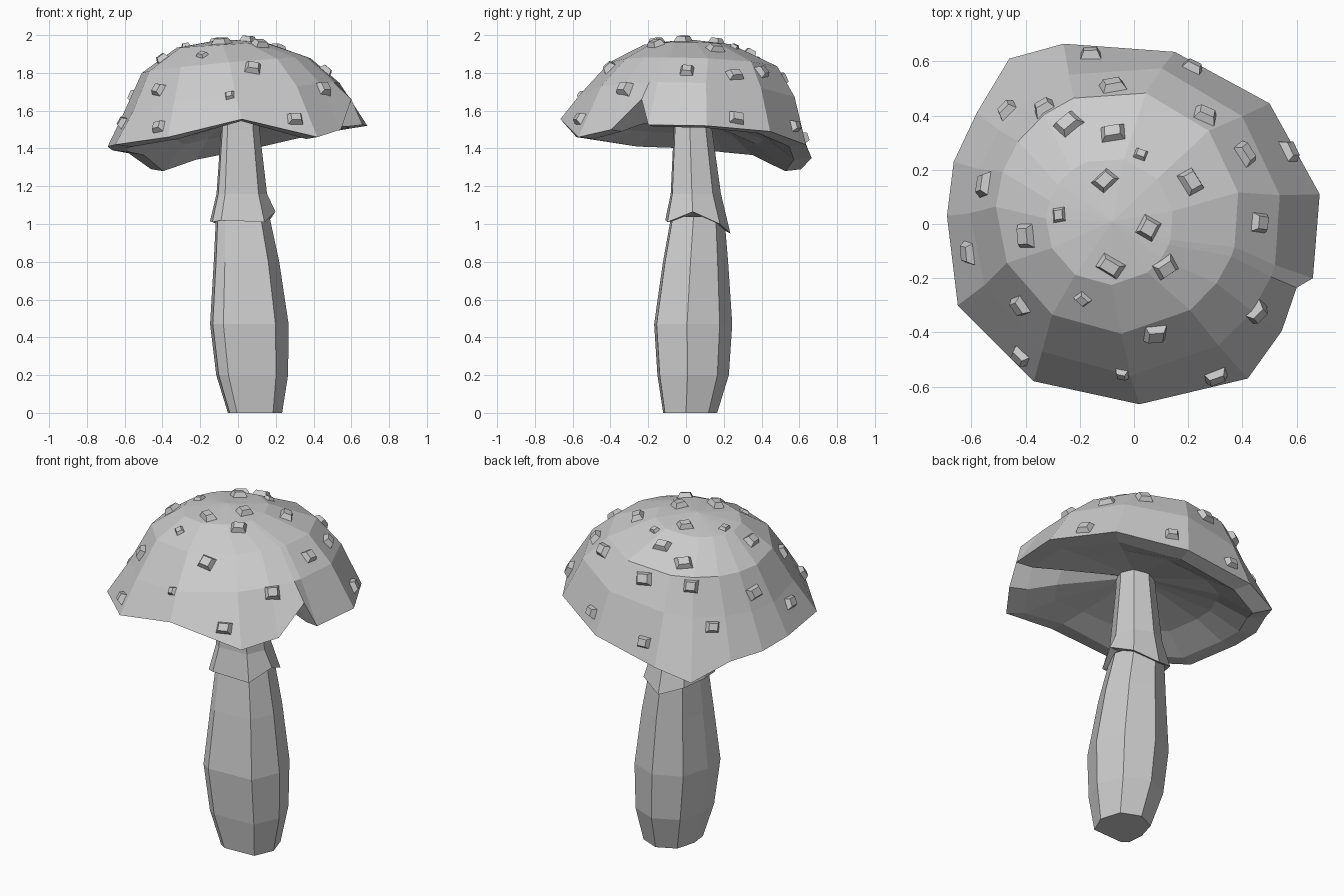
import bpy, bmesh, random
from math import sin, cos, atan2, radians
from mathutils import Vector, Matrix
from mathutils.bvhtree import BVHTree

cube = bpy.data.objects.get("Cube")
if cube:
    bpy.data.objects.remove(cube)
random.seed(4)

grey = bpy.data.materials.new("pale_grey")
grey.use_nodes = True
grey.diffuse_color = (0.6, 0.6, 0.6, 1)
grey.node_tree.nodes["Principled BSDF"].inputs["Base Color"].default_value = (0.6, 0.6, 0.6, 1)


def finish(name, bm):
    bmesh.ops.recalc_face_normals(bm, faces=bm.faces)
    mesh = bpy.data.meshes.new(name)
    bm.to_mesh(mesh)
    mesh.materials.append(grey)
    obj = bpy.data.objects.new(name, mesh)
    bpy.context.collection.objects.link(obj)
    return obj


def ring(angles, cx, cy, r, z, tilt_x=0, tilt_y=0):
    return [Vector((cx + r * cos(a), cy + r * sin(a), z + tilt_x * cos(a) + tilt_y * sin(a)))
            for a in angles]


def stem_ring(cx, cy, r, z):
    """Uneven eight-sided ring: each corner has its own angle and reach."""
    return [Vector((cx + r * reach * cos(radians(a)), cy + r * reach * sin(radians(a)), z))
            for a, reach in corners]


def loft(bm, rings, start=None, end=None):
    """Skin a stack of equal rings; close each end with a point or a flat face."""
    loops = [[bm.verts.new(p) for p in pts] for pts in rings]
    n = len(loops[0])
    for low, high in zip(loops, loops[1:]):
        for i in range(n):
            j = (i + 1) % n
            bm.faces.new((low[i], low[j], high[j], high[i]))
    for loop, tip in ((loops[0], start), (loops[-1], end)):
        if tip is None:
            bm.faces.new(loop)
        else:
            apex = bm.verts.new(tip)
            for i in range(n):
                bm.faces.new((loop[i], loop[(i + 1) % n], apex))


# Stem: eight uneven sides, bulging low down and leaning slightly
corners = ((352, 1), (43, 1), (92, 1), (140, 1), (188, 1), (221, 1.22), (236, 1.17), (306, 1.12))
bm = bmesh.new()
loft(bm, [stem_ring(*p) for p in (
    (.09, .02, .145, 0), (.075, .035, .192, .2), (.06, .035, .21, .47),
    (.045, .048, .175, .8), (.025, .06, .143, 1.04))])
finish("stem", bm)

# Neck with a flared, uneven skirt around its foot
bm = bmesh.new()
skirt = stem_ring(.025, .06, .175, 1)
for p, height in zip(skirt, (1.065, 1, .95, 1, 1.015, 1.01, 1.02, 1.01)):
    p.z = height
inner = [Vector((.025, .06, 1.04)).lerp(p, .76) for p in skirt]
loft(bm, [inner, skirt, stem_ring(.02, .05, .135, 1.16),
          stem_ring(.012, .035, .103, 1.5), stem_ring(.01, .03, .098, 1.6)])
finish("neck_skirt", bm)

# Cap: a faceted dome with a wavy rim, torn on one side, and a broad turned-in lip
rim = [Vector(p) for p in (
    (.685, .11, 1.52), (.5, .445, 1.49), (.15, .635, 1.42), (-.26, .665, 1.35),
    (-.46, .61, 1.29), (-.58, .41, 1.375), (-.665, .23, 1.39), (-.69, .03, 1.41),
    (-.65, -.3, 1.42), (-.37, -.58, 1.46), (.02, -.665, 1.555), (.42, -.57, 1.46),
    (.545, -.395, 1.5), (.6, -.235, 1.66), (.66, -.2, 1.525))]
around = [atan2(p.y, p.x) for p in rim]
lip = [Vector((p.x * .86, p.y * .86, p.z - .01)) for p in rim]
gills = [Vector((p.x * .62, p.y * .62, .5 * p.z + .775)) for p in rim]
bm = bmesh.new()
loft(bm, [gills, lip, rim,
          ring(around, -.03, .015, .575, 1.67, .08, -.015),
          ring(around, -.06, .045, .45, 1.84, .04, -.015),
          ring(around, -.09, .01, .235, 1.948, .015)],
     start=(0, .02, 1.58), end=(-.08, .01, 1.978))
cap = finish("cap", bm)
bm.normal_update()
surface = BVHTree.FromBMesh(bm)

# Warts: small four-sided studs seated on the dome
big = ((-.165, .64), (.22, .59), (-.08, .52), (-.34, .44), (-.48, .43), (-.25, .38),
       (-.08, .345), (.27, .41), (.42, .265), (.585, .275), (-.11, .165), (.215, .16),
       (-.565, .15), (-.41, -.045), (-.625, -.11), (.055, -.015), (.475, .005),
       (.12, -.165), (-.09, -.16), (-.43, -.31), (.465, -.335), (.08, -.415),
       (-.43, -.5), (.31, -.575))
small = ((.025, .265), (-.285, .035), (-.195, -.285), (-.045, -.57))
bm = bmesh.new()
for spots, size in ((big, .068), (small, .042)):
    for x, y in spots:
        above = Vector((x * .97, y * .97, 3))
        hit, normal, _, _ = surface.ray_cast(above, Vector((0, 0, -1)))
        out = normal if normal.z > 0 else -normal
        across = Vector((-y, x, 0)).normalized()
        across = (across - out * across.dot(out)).normalized()
        frame = Matrix((across, out.cross(across), out)).transposed().to_4x4()
        stretch = Matrix.Diagonal((random.uniform(.95, 1.25), random.uniform(.8, 1), 1, 1))
        spin = Matrix.Rotation(radians(45 + random.uniform(-15, 15)), 4, "Z")
        bmesh.ops.create_cone(bm, cap_ends=True, segments=4, radius1=size,
                              radius2=size * .5, depth=size * .8,
                              matrix=Matrix.Translation(hit) @ frame @ stretch @ spin)
finish("cap_warts", bm)
